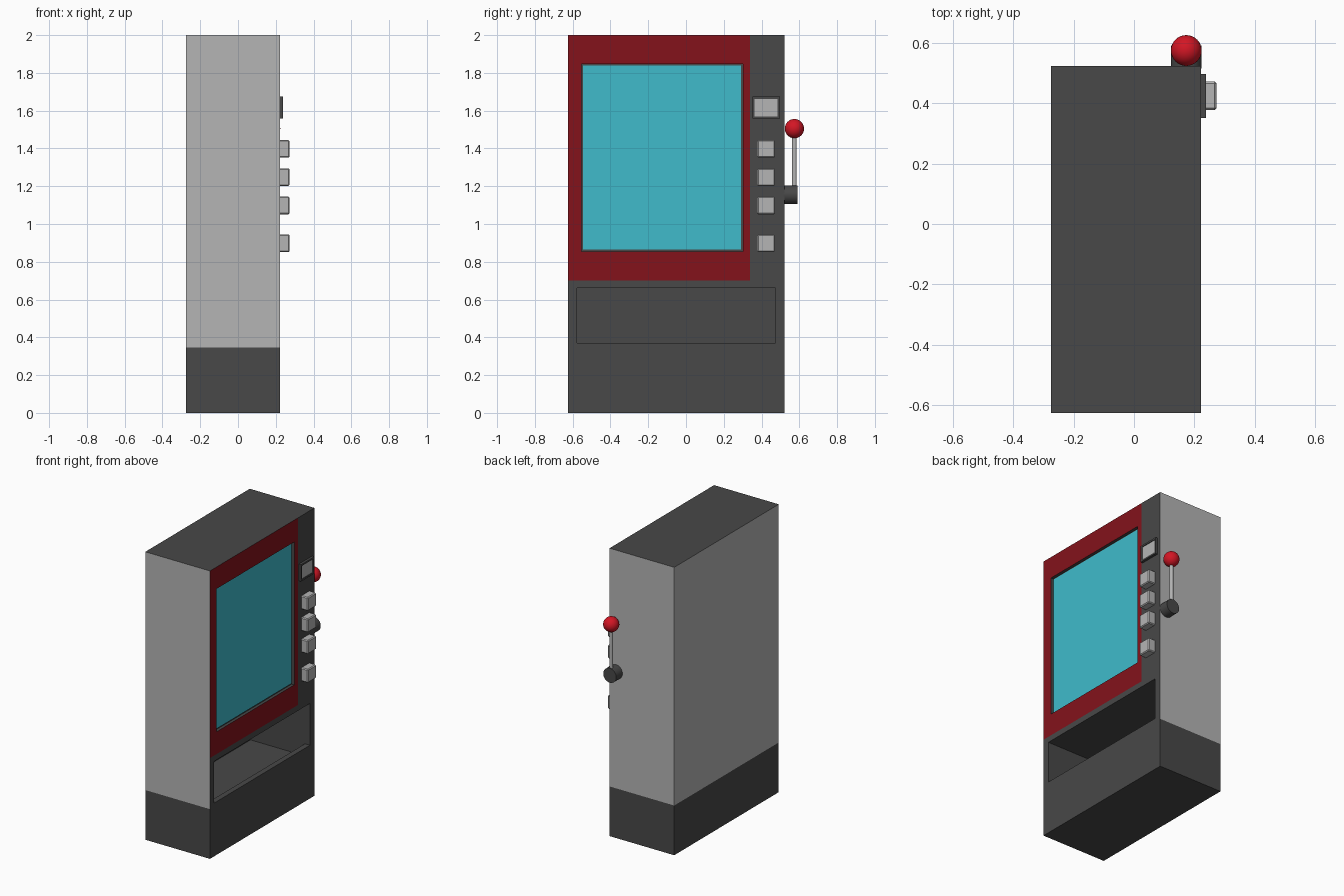
import bpy, bmesh
from mathutils import Vector

if "Cube" in bpy.data.objects:
    bpy.data.objects.remove(bpy.data.objects["Cube"])


def material(name, rgb):
    m = bpy.data.materials.new(name)
    m.diffuse_color = (*rgb, 1)
    m.use_nodes = True
    m.node_tree.nodes["Principled BSDF"].inputs["Base Color"].default_value = m.diffuse_color
    return m


DARK = material("dark_grey", (0.065, 0.065, 0.065))
LIGHT = material("light_grey", (0.46, 0.46, 0.46))
RED = material("deep_red", (0.23, 0.006, 0.011))
BRIGHT = material("bright_red", (0.65, 0.008, 0.018))
CYAN = material("cyan", (0.05, 0.5, 0.6))
FRONT = 0.222                       # x of the face carrying the screen


def box(name, lo, hi, mat=None, bevel=0):
    bm = bmesh.new()
    bmesh.ops.create_cube(bm, size=1)
    lo, hi = Vector(lo), Vector(hi)
    for v in bm.verts:
        v.co = Vector(lo[i] + (v.co[i] + 0.5) * (hi[i] - lo[i]) for i in range(3))
    if bevel:
        bmesh.ops.bevel(bm, geom=bm.edges[:], offset=bevel, segments=1, affect='EDGES')
    me = bpy.data.meshes.new(name)
    bm.to_mesh(me)
    bm.free()
    ob = bpy.data.objects.new(name, me)
    bpy.context.collection.objects.link(ob)
    if mat:
        me.materials.append(mat)
    return ob


def cut(target, lo, hi):
    cutter = box("cutter", lo, hi, DARK)
    cutter.hide_render = True
    mod = target.modifiers.new("cut", 'BOOLEAN')
    mod.operation, mod.solver, mod.object = 'DIFFERENCE', 'EXACT', cutter
    bpy.context.view_layer.objects.active = target
    bpy.ops.object.modifier_apply(modifier=mod.name)
    bpy.data.objects.remove(cutter)


def finish(name, mat, angle=0.6):
    ob = bpy.context.object
    ob.name = name
    ob.data.materials.append(mat)
    bpy.ops.object.shade_smooth_by_angle(angle=angle)
    return ob


# Cabinet: split along the colour borders, then coloured by region
cabinet = box("cabinet", (-0.275, -0.625, 0), (FRONT, 0.522, 2))
for m in (DARK, LIGHT, RED):
    cabinet.data.materials.append(m)
bm = bmesh.new()
bm.from_mesh(cabinet.data)
for co, no in (((0, 0, 0.345), (0, 0, 1)), ((0, 0, 0.70), (0, 0, 1)), ((0, 0.34, 0), (0, 1, 0))):
    bmesh.ops.bisect_plane(bm, geom=bm.verts[:] + bm.edges[:] + bm.faces[:],
                           plane_co=co, plane_no=no)
bm.normal_update()
for f in bm.faces:
    c = f.calc_center_median()
    if f.normal.x > 0.5:
        f.material_index = 2 if c.z > 0.70 and c.y < 0.34 else 0
    elif abs(f.normal.z) < 0.5 and c.z > 0.345:
        f.material_index = 1
bm.to_mesh(cabinet.data)
bm.free()

# Screen recess, delivery opening and the deeper tray behind its lip
cut(cabinet, (FRONT - 0.02, -0.553, 0.855), (0.4, 0.301, 1.848))
cut(cabinet, (-0.235, -0.578, 0.37), (0.4, 0.473, 0.66))
cut(cabinet, (-0.235, -0.578, 0.285), (FRONT - 0.038, 0.473, 0.50))

# Screen
box("screen", (FRONT - 0.025, -0.544, 0.864), (FRONT - 0.015, 0.292, 1.839), CYAN)

# Payment slot: frame with recessed plate
frame = box("slot_frame", (FRONT - 0.005, 0.351, 1.558), (FRONT + 0.017, 0.497, 1.675), DARK)
cut(frame, (FRONT + 0.007, 0.363, 1.570), (0.4, 0.485, 1.663))
box("slot_plate", (FRONT + 0.002, 0.363, 1.570), (FRONT + 0.012, 0.485, 1.663), LIGHT)

# Buttons
for i, z in enumerate((0.898, 1.098, 1.248, 1.398)):
    box(f"button_{i + 1}", (FRONT - 0.005, 0.377, z - 0.047), (0.273, 0.471, z + 0.047),
        LIGHT, 0.006)

# Lever: pivot, rod and ball
LX, LY = 0.173, 0.574
bpy.ops.mesh.primitive_cylinder_add(vertices=32, radius=0.05, depth=0.075,
                                    location=(LX, 0.5525, 1.155), rotation=(1.5707963, 0, 0))
finish("lever_pivot", DARK)
bpy.ops.mesh.primitive_cylinder_add(vertices=24, radius=0.012, depth=0.31,
                                    location=(LX, LY, 1.325))
finish("lever_rod", LIGHT)
bpy.ops.mesh.primitive_uv_sphere_add(segments=32, ring_count=16, radius=0.051,
                                     location=(LX, LY, 1.505))
finish("lever_ball", BRIGHT)
